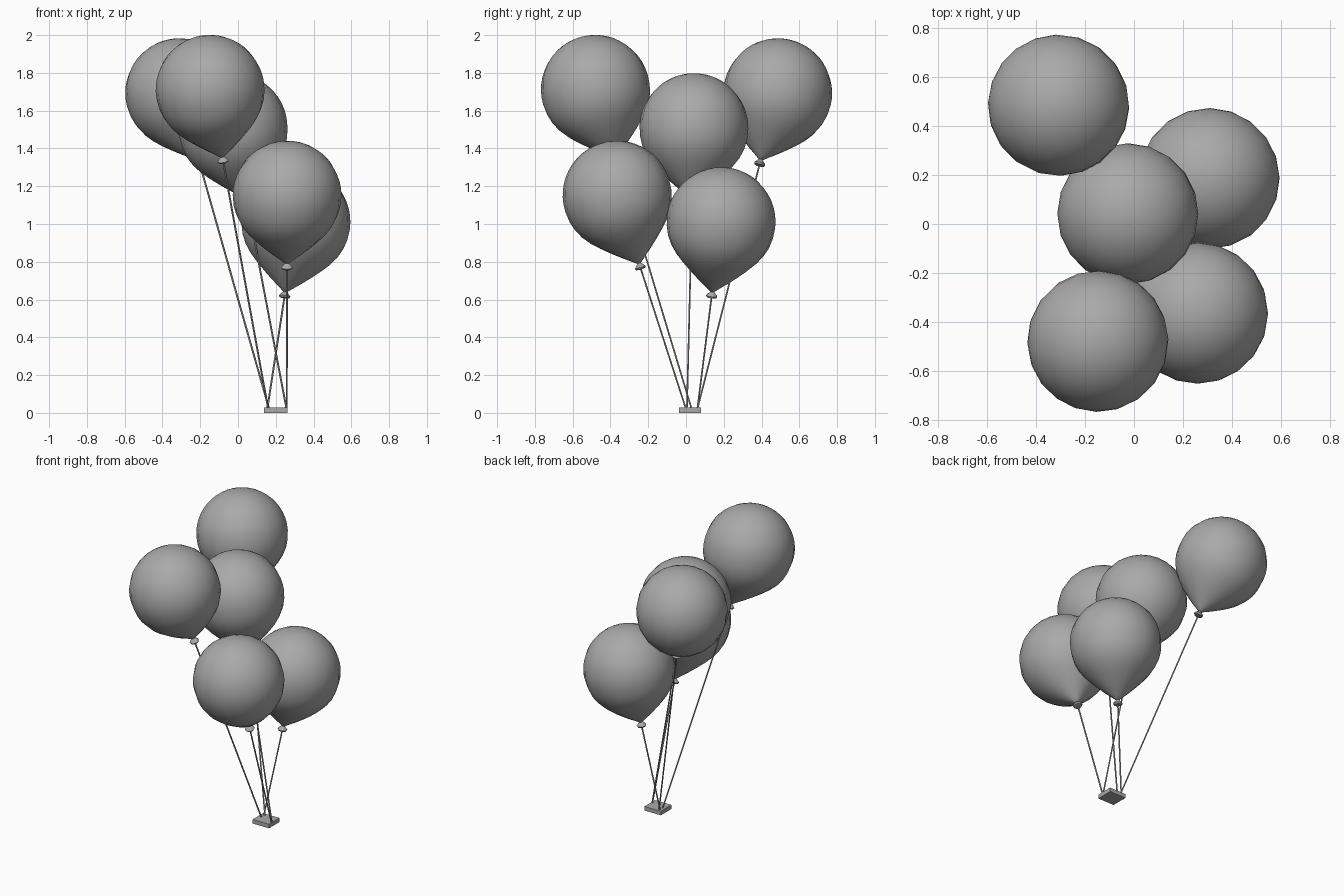
import bpy
import bmesh
import math
from mathutils import Vector, Matrix

cube = bpy.data.objects.get("Cube")
if cube:
    bpy.data.objects.remove(cube, do_unlink=True)

# One plain grey for everything
grey = bpy.data.materials.new("plain grey")
grey.use_nodes = True
grey.diffuse_color = (0.4, 0.4, 0.4, 1)
grey.node_tree.nodes["Principled BSDF"].inputs["Base Color"].default_value = (0.4, 0.4, 0.4, 1)

R = 0.288          # balloon radius
SEGMENTS = 20


def finish(name, bm, matrix, smooth=None):
    bmesh.ops.recalc_face_normals(bm, faces=bm.faces)
    mesh = bpy.data.meshes.new(name)
    bm.to_mesh(mesh)
    bm.free()
    obj = bpy.data.objects.new(name, mesh)
    bpy.context.collection.objects.link(obj)
    obj.matrix_world = matrix
    mesh.materials.append(grey)
    if smooth:
        bpy.ops.object.select_all(action='DESELECT')
        obj.select_set(True)
        bpy.context.view_layer.objects.active = obj
        bpy.ops.object.shade_smooth_by_angle(angle=math.radians(smooth))
    return obj


def lathe(name, profile, matrix, segments, smooth):
    """Spin a (radius, height) profile round its own z axis."""
    bm = bmesh.new()
    verts = [bm.verts.new((r, 0, z)) for r, z in profile]
    edges = [bm.edges.new(pair) for pair in zip(verts, verts[1:])]
    bmesh.ops.spin(bm, geom=verts + edges, cent=(0, 0, 0), axis=(0, 0, 1),
                   angle=math.tau, steps=segments, use_duplicate=False)
    bmesh.ops.remove_doubles(bm, verts=bm.verts, dist=0.0004)
    return finish(name, bm, matrix, smooth)


# Round dome, then a taper down to the neck
dome = [(R * math.sin(a), R * math.cos(a))
        for a in (math.pi * i / 24 for i in range(15))]
taper = [(0.245, -0.158), (0.212, -0.202), (0.172, -0.243), (0.128, -0.283),
         (0.082, -0.322), (0.04, -0.355), (0.012, -0.378), (0, -0.382)]
balloon_profile = dome[:13] + [(0.283, -0.058), (0.269, -0.11)] + taper

# Flared knot under the neck
knot_profile = [(0, -0.374), (0.01, -0.378), (0.031, -0.402),
                (0.026, -0.411), (0, -0.414)]

# name: (balloon centre, string foot)
balloons = {
    "front_high": ((-0.148, -0.48, 1.713), (0.16, 0.03, 0.02)),
    "front_low": ((0.26, -0.365, 1.153), (0.258, 0.0, 0.02)),
    "middle": ((-0.026, 0.042, 1.51), (0.257, 0.005, 0.02)),
    "back_low": ((0.307, 0.186, 1.013), (0.155, 0.06, 0.02)),
    "back_high": ((-0.309, 0.486, 1.695), (0.165, 0.06, 0.02)),
}

for name, (centre, foot) in balloons.items():
    centre, foot = Vector(centre), Vector(foot)
    axis = centre - foot
    # Every balloon leans along its own string
    matrix = Matrix.Translation(centre) @ Vector((0, 0, 1)).rotation_difference(axis).to_matrix().to_4x4()
    lathe(name + "_balloon", balloon_profile, matrix, SEGMENTS, 60)
    lathe(name + "_knot", knot_profile, matrix, 10, 40)
    string = [(0, -0.4), (0.005, -0.4), (0.005, -axis.length), (0, -axis.length)]
    lathe(name + "_string", string, matrix, 6, 40)

# Weight holding the strings
bm = bmesh.new()
bmesh.ops.create_cube(bm, size=1, matrix=Matrix.Diagonal((0.126, 0.116, 0.028, 1)))
finish("weight_block", bm, Matrix.Translation((0.2, 0.022, 0.014)))
